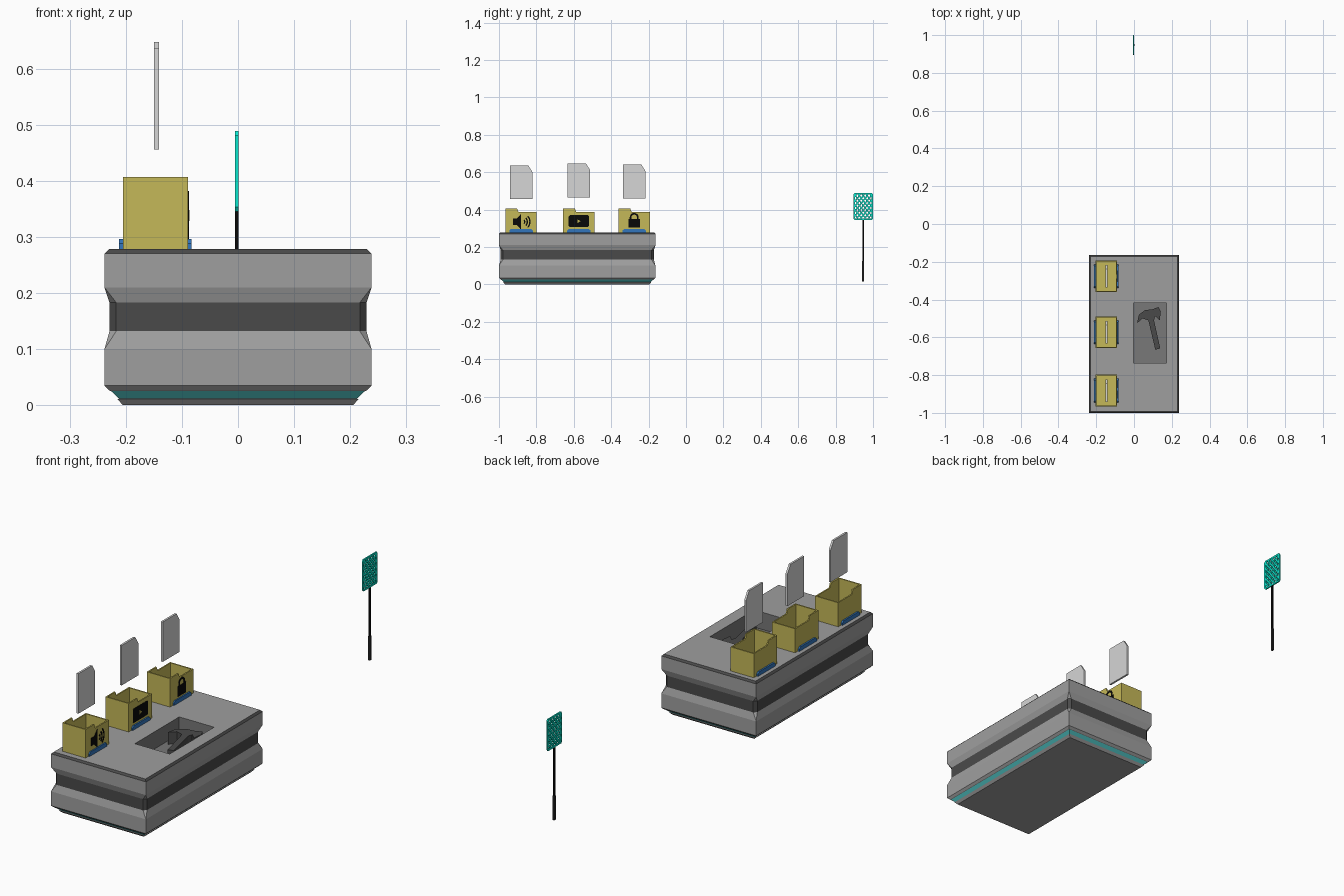
import bpy, bmesh, math

cube = bpy.data.objects.get("Cube")
if cube:
    bpy.data.objects.remove(cube)


def material(name, rgb):
    """Flat material from an 0-255 display colour."""
    lin = [((c / 255 + 0.055) / 1.055) ** 2.4 if c > 10 else c / 3295 for c in rgb]
    m = bpy.data.materials.new(name)
    m.use_nodes = True
    m.diffuse_color = (*lin, 1)
    m.node_tree.nodes["Principled BSDF"].inputs["Base Color"].default_value = (*lin, 1)
    return m


GREY = material("mid grey", (159, 159, 159))
DARK = material("dark grey", (74, 74, 74))
PIT = material("recess grey", (120, 120, 120))
TRIM = material("dull teal", (84, 206, 206))
TEAL = material("bright teal", (10, 238, 212))
GOLD = material("mustard", (197, 184, 88))
BLUE = material("blue", (50, 118, 190))
BLACK = material("black", (8, 8, 8))
CARD = material("light grey", (214, 214, 214))
GRIP = material("charcoal", (40, 40, 40))


def finish(name, bm, *mats):
    bmesh.ops.remove_doubles(bm, verts=bm.verts, dist=1e-5)
    bmesh.ops.recalc_face_normals(bm, faces=bm.faces)
    me = bpy.data.meshes.new(name)
    bm.to_mesh(me)
    bm.free()
    for m in mats:
        me.materials.append(m)
    ob = bpy.data.objects.new(name, me)
    bpy.context.collection.objects.link(ob)


def add_prism(bm, pts, lo, hi, axis="x"):
    """Extrude a 2D outline (y,z along x, or x,y along z)."""
    def at(p, h):
        return (h, *p) if axis == "x" else (*p, h)
    a = [bm.verts.new(at(p, lo)) for p in pts]
    b = [bm.verts.new(at(p, hi)) for p in pts]
    bm.faces.new(a[::-1])
    bm.faces.new(b)
    n = len(pts)
    for i in range(n):
        j = (i + 1) % n
        bm.faces.new((a[i], a[j], b[j], b[i]))


def prism(name, pts, lo, hi, mat, axis="x"):
    bm = bmesh.new()
    add_prism(bm, pts, lo, hi, axis)
    finish(name, bm, mat)


def rect(y0, y1, z0, z1):
    return [(y0, z0), (y1, z0), (y1, z1), (y0, z1)]


def arc(cy, cz, r, w, a0, a1, n=10):
    """Outline of a curved band, angles in degrees."""
    angs = [math.radians(a0 + (a1 - a0) * i / n) for i in range(n + 1)]
    out = [(cy + (r + w) * math.cos(a), cz + (r + w) * math.sin(a)) for a in angs]
    inn = [(cy + r * math.cos(a), cz + r * math.sin(a)) for a in angs]
    return out + inn[::-1]


# Table body: stacked rings with chamfered waist corners, ending in the recess
CY, HX, HY = -0.5815, 0.238, 0.4185


def ring(bm, x0, x1, y0, y1, z, c):
    pts = [(x0 + c, y0), (x1 - c, y0), (x1, y0 + c), (x1, y1 - c),
           (x1 - c, y1), (x0 + c, y1), (x0, y1 - c), (x0, y0 + c)]
    return [bm.verts.new((x, y, z)) for x, y in pts]


# height, inset, corner chamfer, material of the band leading up to this ring
LEVELS = [(0, .033, 0, 0), (.011, .023, 0, 0), (.012, .026, 0, 0), (.025, .012, 0, 2),
          (.026, .009, 0, 0), (.035, 0, 0, 0), (.10, 0, 0, 0), (.132, .009, .012, 0),
          (.183, .009, .012, 1), (.21, 0, 0, 0), (.27, 0, 0, 0), (.278, .008, 0, 1)]
bm = bmesh.new()
rings = [(ring(bm, d - HX, HX - d, CY - HY + d, CY + HY - d, z, c), m) for z, d, c, m in LEVELS]
for z, m in ((.278, 0), (.20, 3)):
    rings.append((ring(bm, -.003, .172, -.735, -.417, z, 0), m))
for (lower, _), (upper, m) in zip(rings, rings[1:]):
    for i in range(8):
        j = (i + 1) % 8
        bm.faces.new((lower[i], lower[j], upper[j], upper[i])).material_index = m
bm.faces.new(rings[0][0][::-1])
bm.faces.new(rings[-1][0]).material_index = 3
finish("table_body", bm, GREY, DARK, TRIM, PIT)

# Hammer in the recess
HAMMER = [(.016, -.526), (.026, -.48), (.058, -.456), (.095, -.452), (.13, -.44),
          (.142, -.463), (.136, -.51), (.112, -.488), (.106, -.51), (.139, -.658),
          (.113, -.666), (.076, -.51), (.044, -.5)]
prism("hammer", HAMMER, .2, .255, DARK, "z")

# Bins with a stepped rim, blue foot strips and a floating card above
X0, X1, Z0, ZL, ZH, T = -.205, -.089, .278, .387, .407, .006
ICON = (X1 - .001, X1 + .0015)


def bin_with_card(label, yc, card_z):
    y0, y1 = yc - .084, yc + .084
    side = [(y0, Z0), (y1, Z0), (y1, ZL), (y0 + .07, ZL), (y0 + .062, ZH), (y0, ZH)]
    bm = bmesh.new()
    add_prism(bm, side, X0, X0 + T)
    add_prism(bm, side, X1 - T, X1)
    add_prism(bm, rect(y0, y0 + T, Z0, ZH), X0 + T, X1 - T)
    add_prism(bm, rect(y1 - T, y1, Z0, ZL), X0 + T, X1 - T)
    add_prism(bm, rect(y0 + T, y1 - T, Z0, Z0 + T), X0 + T, X1 - T)
    finish(label + "_bin", bm, GOLD)
    strip = [(yc - .063, Z0), (yc + .063, Z0), (yc + .063, .288),
             (yc + .054, .296), (yc - .054, .296), (yc - .063, .288)]
    prism(label + "_outer_strip", strip, X0 - .007, X0, BLUE)
    prism(label + "_inner_strip", strip, X1, X1 + .006, BLUE)
    a, b, top = yc - .06, yc + .06, card_z + .181
    prism(label + "_card", [(a, card_z), (b, card_z), (b, top - .035), (b - .022, top), (a, top)],
          -.150, -.141, CARD)


Y_SOUND, Y_SCREEN, Y_LOCK = -.882, -.573, -.277
bin_with_card("sound", Y_SOUND, .456)
bin_with_card("screen", Y_SCREEN, .466)
bin_with_card("lock", Y_LOCK, .460)

# Speaker icon
y, z = Y_SOUND, .335
bm = bmesh.new()
add_prism(bm, [(y - .043, z - .018), (y - .022, z - .018), (y, z - .042),
               (y, z + .042), (y - .022, z + .018), (y - .043, z + .018)], *ICON)
for r in (.012, .026, .04):
    add_prism(bm, arc(y + .004, z, r, .007, -45, 45), *ICON)
finish("speaker_icon", bm, BLACK)

# Screen icon with play arrow
y, z = Y_SCREEN, .338
prism("screen_icon", [(y - .054, z - .026), (y - .048, z - .032), (y + .048, z - .032),
                      (y + .054, z - .026), (y + .054, z + .026), (y + .048, z + .032),
                      (y - .048, z + .032), (y - .054, z + .026)], *ICON, BLACK)
prism("play_arrow", [(y - .007, z - .01), (y + .009, z), (y - .007, z + .01)],
      ICON[1], ICON[1] + .001, GOLD)

# Padlock icon
y = Y_LOCK
bm = bmesh.new()
add_prism(bm, rect(y - .03, y + .03, .303, .35), *ICON)
add_prism(bm, arc(y, .358, .015, .009, 0, 180), *ICON)
for s in (-1, 1):
    add_prism(bm, rect(*sorted((y + s * .015, y + s * .024)), .35, .358), *ICON)
finish("padlock_icon", bm, BLACK)

# Swatter: framed lattice head
SX, SY0, SY1, SZ0, SZ1, F = -.002, .895, 1.0, .345, .489, .008
FRAME = (SX - .003, SX + .003)
bm = bmesh.new()
c = .006
for s0, s1 in ((SZ0, SZ0 + F), (SZ1, SZ1 - F)):
    add_prism(bm, [(SY0 + c, s0), (SY1 - c, s0), (SY1, s1), (SY0, s1)], *FRAME)
for s in (SY0, SY1 - F):
    add_prism(bm, rect(s, s + F, SZ0 + F, SZ1 - F), *FRAME)
a0, a1, b0, b1 = SY0 + F, SY1 - F, SZ0 + F, SZ1 - F
SLOPE, STEP, W = 1.25, .026, .0055
for k in range(-6, 12):
    # one diagonal clipped to the frame, then its mirror image
    zs = b0 + (k - .5) * STEP
    ya = max(a0, a0 + (b0 - zs) / SLOPE)
    yb = min(a1, a0 + (b1 - zs) / SLOPE)
    if yb - ya < .004:
        continue
    za, zb = zs + (ya - a0) * SLOPE, zs + (yb - a0) * SLOPE
    bar = [(ya, za - W), (yb, zb - W), (yb, zb + W), (ya, za + W)]
    add_prism(bm, bar, SX - .0025, SX + .0025)
    add_prism(bm, [(a0 + a1 - p, q) for p, q in bar], SX - .0023, SX + .0023)
finish("swatter_head", bm, TEAL)

# Swatter stem and grip
STEM_Y = .9475
prism("swatter_stem", rect(STEM_Y - .0045, STEM_Y + .0045, .125, SZ0), *FRAME, BLACK)
prism("swatter_grip", rect(STEM_Y - .0055, STEM_Y + .0055, .015, .125),
      SX - .004, SX + .004, GRIP)
